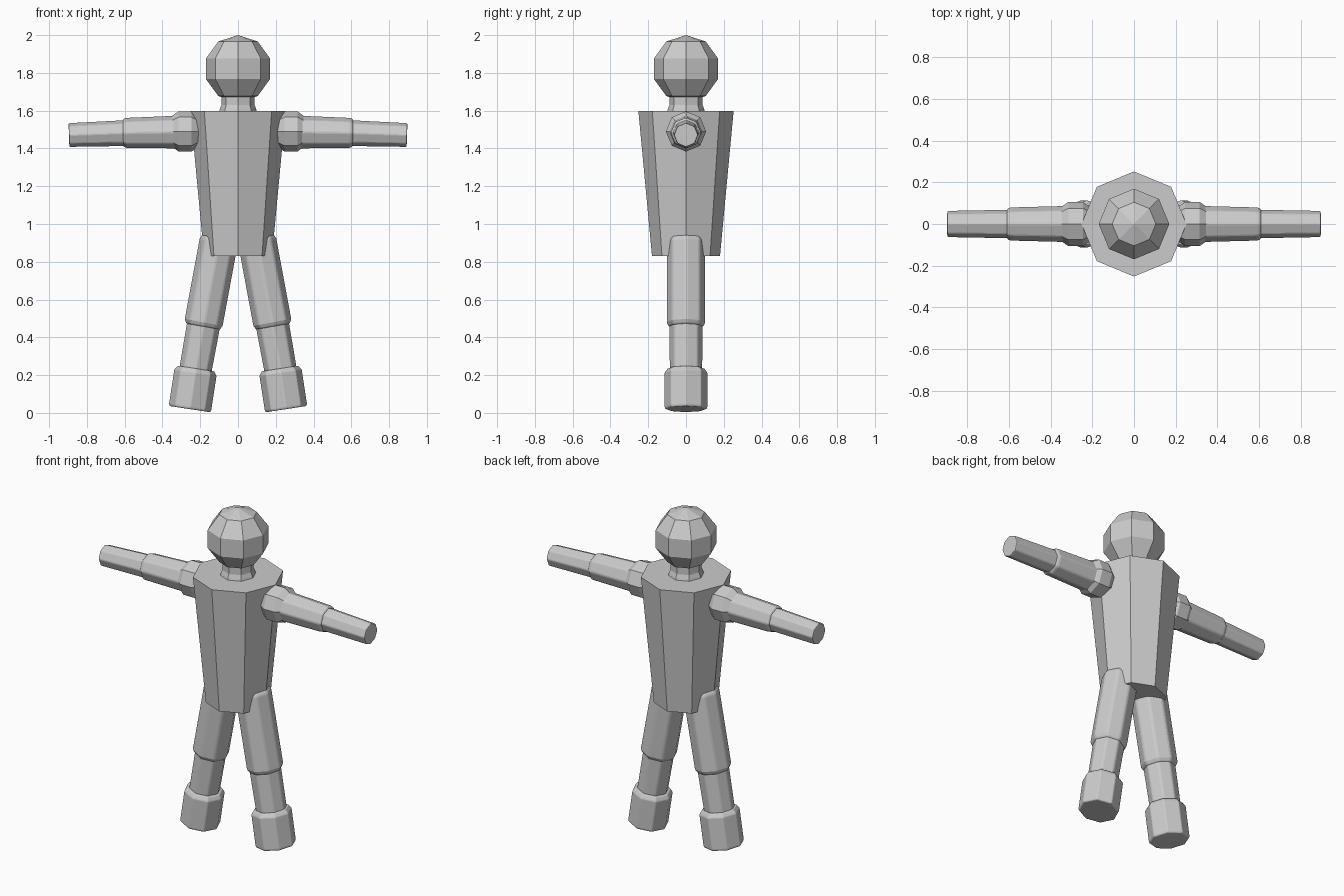
import bpy, bmesh, math
from mathutils import Vector

cube = bpy.data.objects.get("Cube")
if cube:
    bpy.data.objects.remove(cube)

grey = bpy.data.materials.new("light_grey")
grey.use_nodes = True
COLOUR = (0.6, 0.6, 0.6, 1)
grey.diffuse_color = COLOUR
grey.node_tree.nodes["Principled BSDF"].inputs["Base Color"].default_value = COLOUR

SIDES = 8


def lathe(name, start, end, profile, soften=0.0):
    """Eight-sided solid between two points; profile holds (fraction, radius)."""
    start, end = Vector(start), Vector(end)
    axis = (end - start).normalized()
    depth = Vector((0, 1, 0))
    across = depth.cross(axis).normalized()
    bm = bmesh.new()
    rings = []
    for t, r in profile:
        centre = start.lerp(end, t)
        if r == 0:
            rings.append([bm.verts.new(centre)])
            continue
        angles = [2 * math.pi * i / SIDES for i in range(SIDES)]
        rings.append([bm.verts.new(centre + r * (math.cos(a) * across + math.sin(a) * depth))
                      for a in angles])
    for low, high in zip(rings, rings[1:]):
        for i in range(SIDES):
            j = (i + 1) % SIDES
            if len(low) == 1:
                bm.faces.new((low[0], high[j], high[i]))
            elif len(high) == 1:
                bm.faces.new((low[i], low[j], high[0]))
            else:
                bm.faces.new((low[i], low[j], high[j], high[i]))
    for ring in (rings[0], rings[-1]):
        if len(ring) > 1:
            bm.faces.new(ring)
    bmesh.ops.recalc_face_normals(bm, faces=bm.faces)
    mesh = bpy.data.meshes.new(name)
    bm.to_mesh(mesh)
    bm.free()
    mesh.materials.append(grey)
    obj = bpy.data.objects.new(name, mesh)
    bpy.context.collection.objects.link(obj)
    if soften:
        bevel = obj.modifiers.new("soft_edges", "BEVEL")
        bevel.width = soften
        bevel.segments = 2
        bevel.limit_method = "ANGLE"
        bevel.angle_limit = math.radians(25)
    return obj


def ball(name, centre, radius, direction):
    """Faceted ball with four rings between its poles."""
    centre, offset = Vector(centre), Vector(direction) * radius
    profile = [((1 - math.cos(math.pi * k / 5)) / 2,
                radius * math.sin(math.pi * k / 5) if 0 < k < 5 else 0)
               for k in range(6)]
    return lathe(name, centre - offset, centre + offset, profile)


# Torso, neck and head
lathe("torso", (0, 0, 0.83), (0, 0, 1.597), [(0, 0.18), (1, 0.252)])
lathe("neck", (0, 0, 1.59), (0, 0, 1.72),
      [(0, 0.102), (0.15, 0.096), (0.3, 0.088), (0.7, 0.088), (1, 0.115)])
ball("head", (0, 0, 1.822), 0.178, (0, 0, 1))

for side, s in (("left", 1), ("right", -1)):
    # Arm
    ball(side + "_shoulder", (s * 0.28, 0, 1.49), 0.112, (s, 0, 0))
    lathe(side + "_upper_arm", (s * 0.25, 0, 1.488), (s * 0.61, 0, 1.482),
          [(0, 0.09), (0.96, 0.081), (1, 0.072)], 0.008)
    lathe(side + "_forearm", (s * 0.57, 0, 1.482), (s * 0.895, 0, 1.471),
          [(0, 0.07), (1, 0.064)], 0.006)
    # Leg
    lathe(side + "_thigh", (s * 0.098, 0, 0.93), (s * 0.186, 0, 0.455),
          [(0, 0.09), (0.04, 0.104), (0.95, 0.104), (1, 0.092)], 0.01)
    lathe(side + "_calf", (s * 0.18, 0, 0.48), (s * 0.23, 0, 0.2),
          [(0, 0.09), (1, 0.087)], 0.008)
    lathe(side + "_foot", (s * 0.222, 0, 0.235), (s * 0.255, 0, 0.02),
          [(0, 0.098), (0.1, 0.114), (0.96, 0.114), (1, 0.109)], 0.008)
